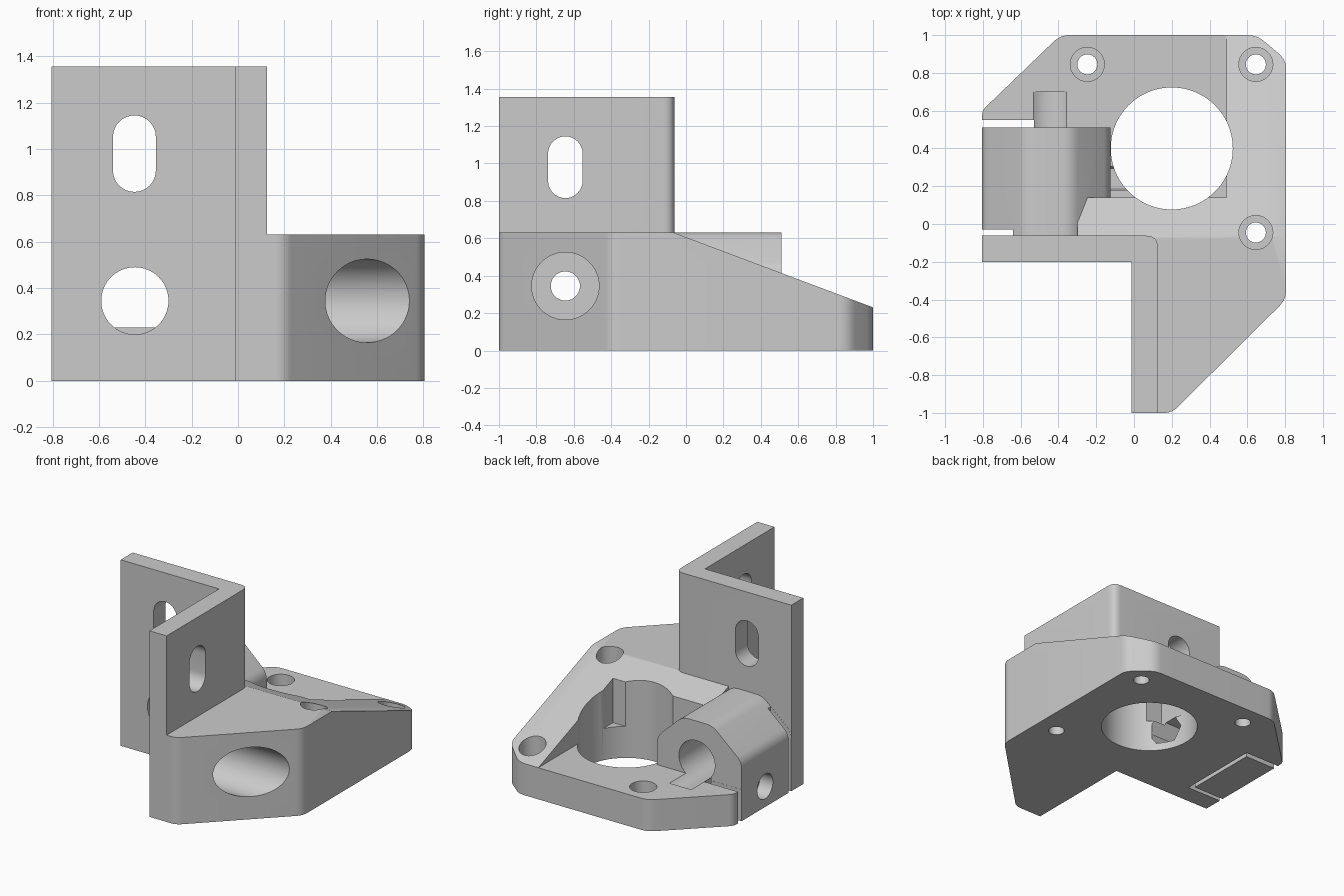
import bpy, bmesh, math
from mathutils import Vector

cube = bpy.data.objects.get("Cube")
if cube:
    bpy.data.objects.remove(cube, do_unlink=True)

grey = bpy.data.materials.new("light grey")
grey.use_nodes = True
colour = (0.6, 0.6, 0.6, 1)
grey.diffuse_color = colour
grey.node_tree.nodes["Principled BSDF"].inputs["Base Color"].default_value = colour


def rounded(points, steps=6):
    """Outline in which a third value on a point rounds that corner."""
    out = []
    for i, p in enumerate(points):
        c = Vector(p[:2])
        if len(p) < 3:
            out.append(c)
            continue
        a = Vector(points[i - 1][:2]) - c
        b = Vector(points[(i + 1) % len(points)][:2]) - c
        a, b = a.normalized() * p[2], b.normalized() * p[2]
        for k in range(steps + 1):
            t = k / steps
            out.append(c + a * (1 - t) ** 2 + b * t ** 2)
    return out


def prism(name, points, axis, lo, hi):
    """Extrude an outline along an axis; outlines are (x,y), (x,z) or (y,z)."""
    place = {"z": lambda p, h: (p[0], p[1], h),
             "y": lambda p, h: (p[0], h, p[1]),
             "x": lambda p, h: (h, p[0], p[1])}[axis]
    bm = bmesh.new()
    face = bm.faces.new([bm.verts.new(place(p, lo)) for p in rounded(points)])
    top = bmesh.ops.extrude_face_region(bm, geom=[face])["geom"]
    shift = Vector(place((0, 0), hi - lo))
    bmesh.ops.translate(bm, verts=[v for v in top if isinstance(v, bmesh.types.BMVert)], vec=shift)
    bmesh.ops.recalc_face_normals(bm, faces=bm.faces)
    mesh = bpy.data.meshes.new(name)
    bm.to_mesh(mesh)
    bm.free()
    mesh.materials.append(grey)
    obj = bpy.data.objects.new(name, mesh)
    bpy.context.collection.objects.link(obj)
    return obj


def box(name, x, y, z):
    return prism(name, [(x[0], y[0]), (x[1], y[0]), (x[1], y[1]), (x[0], y[1])], "z", *z)


def disc(u, v, r, n=64):
    return [(u + r * math.cos(math.tau * k / n), v + r * math.sin(math.tau * k / n)) for k in range(n)]


def slot(u, low, high, r, n=16):
    arc = [math.pi * k / n for k in range(n + 1)]
    return ([(u + r * math.cos(a), high - r + r * math.sin(a)) for a in arc] +
            [(u - r * math.cos(a), low + r - r * math.sin(a)) for a in arc])


def combine(body, tool, operation):
    mod = body.modifiers.new(operation.lower(), "BOOLEAN")
    mod.operation, mod.solver, mod.object = operation, "EXACT", tool
    bpy.context.view_layer.objects.active = body
    bpy.ops.object.modifier_apply(modifier=mod.name)
    bpy.data.objects.remove(tool, do_unlink=True)


# Solid parts
body = prism("motor_bracket", [
    (-.805, -.1), (.1, -.1), (.1, -1), (.2, -1, .04), (.805, -.4, .05), (.805, .87, .05),
    (.65, 1, .05), (-.39, 1, .05), (-.805, .6, .03), (-.805, .53)], "z", 0, .23)

wedge = prism("sloped_block", [
    (-.3, -.1), (.1, -.1), (.1, -1), (.2, -1, .04), (.805, -.4, .05), (.805, .87, .05),
    (.65, 1, .05), (.49, 1), (.49, .14), (-.3, .14)], "z", 0, .632)
combine(wedge, prism("slope_cutter", [(-.07, .632), (1.1, .193), (1.1, .8), (-.07, .8)],
                     "x", -1, 1), "DIFFERENCE")

clamp = prism("rod_clamp", [
    (-.805, 0), (-.125, 0), (-.125, .44, .05), (-.33, .632, .05),
    (-.57, .632, .05), (-.805, .43, .05)], "y", -.1, .51)

angle_plate = prism("angle_plate", [
    (-.805, -.2), (-.013, -.2), (-.013, -1), (.125, -1), (.125, -.062, .06),
    (-.805, -.062)], "z", 0, 1.355)

for part in (wedge, clamp, angle_plate):
    combine(body, part, "UNION")

# Openings
cutters = [
    prism("motor_bore", disc(.2, .4, .323, 96), "z", -.1, .8),
    prism("rod_bore", disc(-.445, .345, .145), "y", -.3, .7),
    prism("plate_slot_x", slot(-.447, .815, 1.145, .0925), "y", -.3, .1),
    prism("plate_slot_y", slot(-.645, .815, 1.145, .0925), "x", -.1, .2),
    prism("side_bore", disc(-.645, .345, .18), "x", .125, 1),
    prism("side_screw_hole", disc(-.645, .345, .078, 40), "x", -.1, .2),
    box("clamp_back_slit", (-.9, -.53), (.511, .55), (-.1, .3)),
    box("clamp_front_slit", (-.9, -.53), (-.061, -.03), (-.1, .27)),
    box("clamp_front_gap", (-.9, -.64), (-.061, -.03), (-.1, .7)),
    box("clamp_split", (-.56, -.53), (-.05, .53), (-.1, .27)),
    prism("clamp_screw_hole", disc(.24, .15, .05, 32), "x", -.9, 0),
    prism("clamp_screw_head", disc(.24, .15, .09, 40), "x", -.9, -.7),
    prism("nut_pocket", disc(.24, .15, .11, 6), "x", -.26, -.02),
]
for x, y in ((-.247, .845), (.645, .845), (.645, -.045)):
    cutters.append(prism("corner_hole", disc(x, y, .053, 32), "z", -.1, .7))
    cutters.append(prism("corner_counterbore", disc(x, y, .09, 40), "z", .12, .7))
for cutter in cutters:
    combine(body, cutter, "DIFFERENCE")

# Smooth the bores and keep the edges sharp
bpy.ops.object.select_all(action="DESELECT")
body.select_set(True)
bpy.context.view_layer.objects.active = body
bpy.ops.object.shade_smooth_by_angle(angle=math.radians(30))
